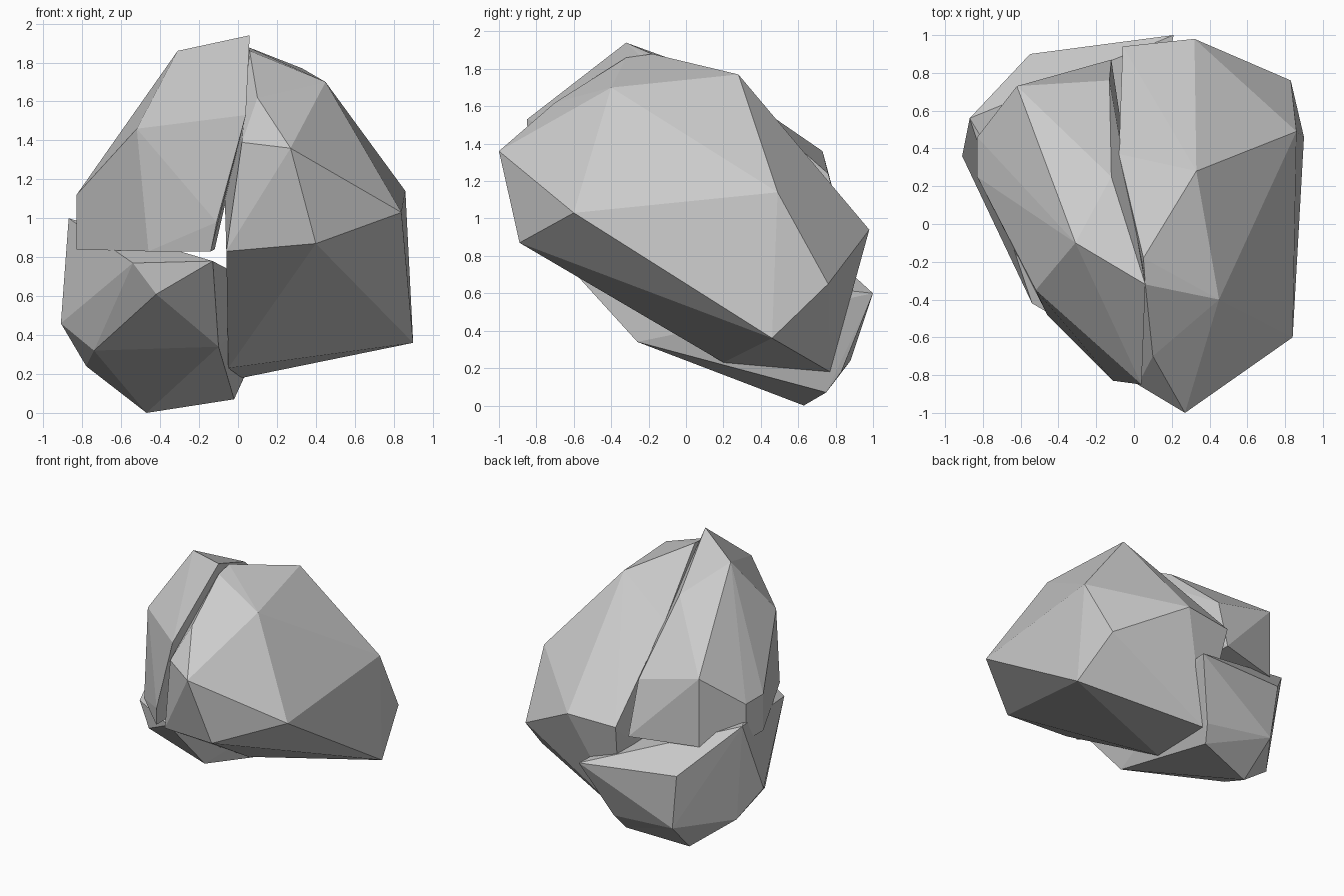
import bpy, bmesh


def chunk(name, corners):
    """A flat-faceted stone: the convex hull of a few corner points."""
    bm = bmesh.new()
    for c in corners:
        bm.verts.new(c)
    res = bmesh.ops.convex_hull(bm, input=bm.verts)
    junk = [v for v in res["geom_interior"] + res["geom_unused"]
            if isinstance(v, bmesh.types.BMVert) and v.is_valid]
    bmesh.ops.delete(bm, geom=list(set(junk)), context='VERTS')
    # merge nearly coplanar triangles into clean facets
    bmesh.ops.dissolve_limit(bm, angle_limit=0.035, verts=bm.verts, edges=bm.edges)
    bmesh.ops.recalc_face_normals(bm, faces=bm.faces)
    mesh = bpy.data.meshes.new(name)
    bm.to_mesh(mesh)
    bm.free()
    obj = bpy.data.objects.new(name, mesh)
    bpy.context.collection.objects.link(obj)
    return obj


# Large right half of the split boulder
chunk("right_rock", [
    (.27, -1, 1.36), (.40, -.89, .87), (.84, -.60, 1.03), (.45, -.40, 1.70),
    (.33, .28, 1.77), (.86, .49, 1.14), (.90, .46, .36), (.83, .76, .65),
    (.32, .98, .94), (.02, .77, .18), (-.05, .20, .23),
    # split face
    (-.06, -.80, .83), (.02, -.85, 1.39), (.10, -.70, 1.62),
    (.06, -.32, 1.86), (.05, -.18, 1.88), (-.08, .37, 1.52), (-.06, .94, .92),
])

# Upper left piece
chunk("upper_left_rock", [
    (.06, -.32, 1.94), (-.31, -.10, 1.86), (-.52, -.35, 1.46), (.04, -.85, 1.53),
    (-.62, .73, 1.36), (-.83, .46, 1.12), (-.83, .25, 1.12), (-.12, .25, 1.69),
    (-.13, .76, 1.24), (-.11, -.83, .98),
    # flat underside
    (-.14, -.79, .83), (-.46, -.48, .83), (-.83, .25, .84), (-.83, .46, .84),
    (-.62, .73, .84), (-.12, .87, .84),
])

# Lower left piece
chunk("lower_left_rock", [
    (-.87, .56, 1.0), (-.91, .36, .46), (-.78, .50, .24), (-.47, .63, 0),
    (-.02, .75, .07), (-.10, -.26, .34), (-.13, -.66, .78), (-.54, -.42, .77),
    (-.42, -.48, .61), (-.74, .10, .32), (.21, 1.0, .60), (-.55, .90, .66),
    (-.50, .88, .24), (.03, .83, .18),
])
